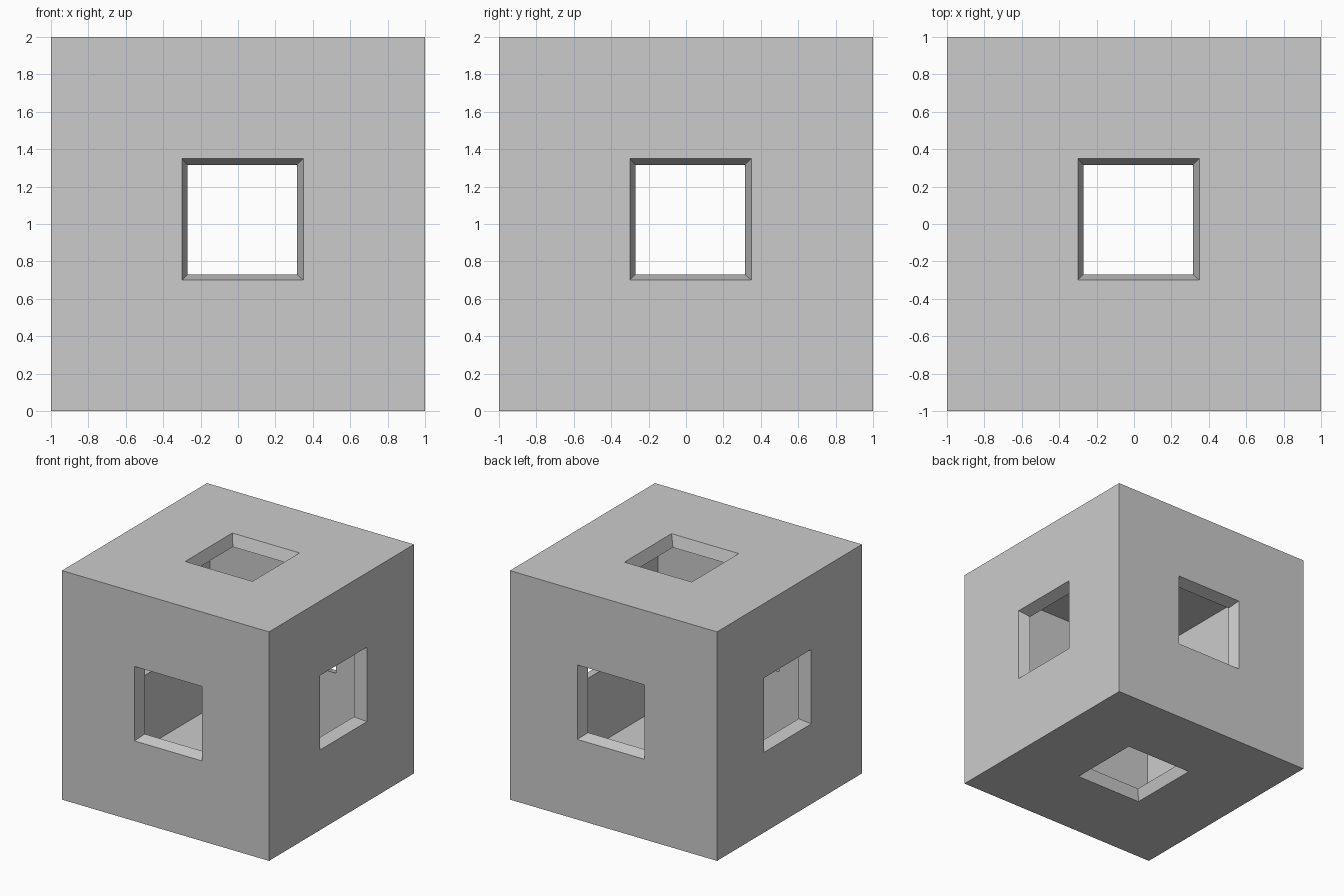
import bpy
import bmesh
from mathutils import Vector

default = bpy.data.objects.get("Cube")
if default:
    bpy.data.objects.remove(default, do_unlink=True)

HALF = 1.0                 # half the box side
LOW, HIGH = -0.3, 0.35     # extent of each square opening
INNER = 0.9                # cavity size relative to the outside

# Single flat colour
grey = bpy.data.materials.new("light grey")
grey.use_nodes = True
colour = (0.6, 0.6, 0.6, 1.0)
grey.diffuse_color = colour
grey.node_tree.nodes["Principled BSDF"].inputs["Base Color"].default_value = colour


def square(axis, side, low, high):
    """Corners of a square lying on one side of the box."""
    corners = []
    for u, v in ((low, low), (high, low), (high, high), (low, high)):
        p = Vector((0, 0, 0))
        p[axis] = side * HALF
        p[(axis + 1) % 3] = u
        p[(axis + 2) % 3] = v
        corners.append(p)
    return corners


def bridge(bm, ring_a, ring_b):
    """Join two four-sided rings with quads."""
    for i in range(4):
        j = (i + 1) % 4
        bm.faces.new([bm.verts.new(p) for p in (ring_a[i], ring_a[j], ring_b[j], ring_b[i])])


# Six walls: outer frame, tapered opening, inner frame
bm = bmesh.new()
for axis in range(3):
    for side in (-1, 1):
        rim = square(axis, side, -HALF, HALF)
        hole = square(axis, side, LOW, HIGH)
        inner_rim = [p * INNER for p in rim]
        inner_hole = [p * INNER for p in hole]
        bridge(bm, rim, hole)
        bridge(bm, hole, inner_hole)
        bridge(bm, inner_hole, inner_rim)

bmesh.ops.remove_doubles(bm, verts=bm.verts, dist=0.0001)
bmesh.ops.recalc_face_normals(bm, faces=bm.faces)

# The cavity is a separate loop of the same closed shell; make sure it faces out
if bm.calc_volume(signed=True) < 0:
    bmesh.ops.reverse_faces(bm, faces=bm.faces)

# Offset openings sit on a box resting on the ground
bmesh.ops.translate(bm, verts=bm.verts, vec=(0, 0, HALF))

mesh = bpy.data.meshes.new("hollow_box")
bm.to_mesh(mesh)
bm.free()
mesh.materials.append(grey)
box = bpy.data.objects.new("hollow_box", mesh)
bpy.context.collection.objects.link(box)
